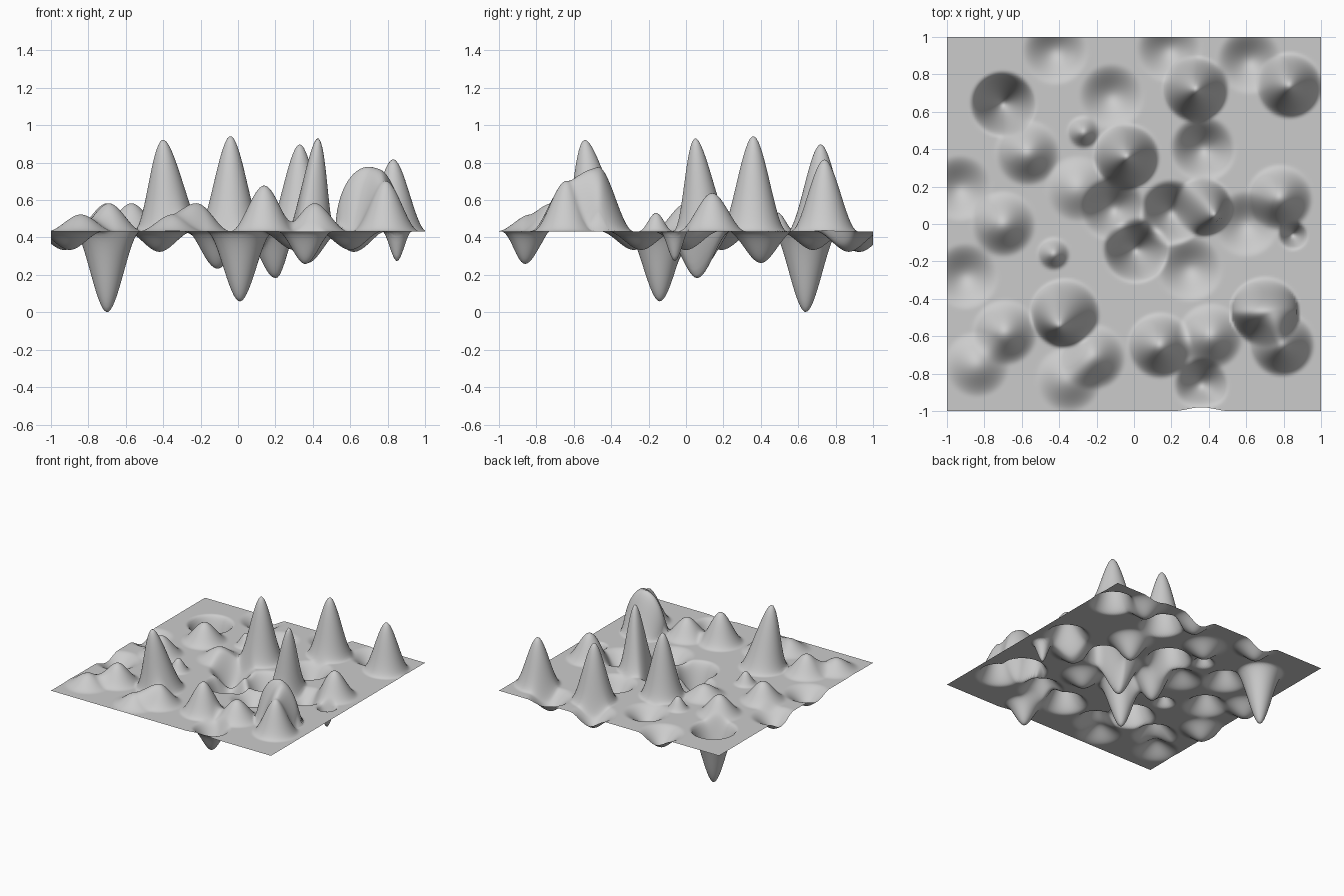
import bpy, bmesh, math

if "Cube" in bpy.data.objects:
    bpy.data.objects.remove(bpy.data.objects["Cube"])

BASE = 0.433   # height of the flat sheet


def smooth(t):
    t = max(0.0, min(1.0, t))
    return t * t * (3 - 2 * t)


def pull(bm, x, y, height, radius=0.18, lean=(0, 0)):
    """Pull the sheet up or down around a point with a soft falloff."""
    for v, home in bm:
        d = math.hypot(home[0] - x, home[1] - y)
        if d < radius:
            f = smooth(1 - d / radius)
            v.co.x += lean[0] * f
            v.co.y += lean[1] * f
            v.co.z += height * f


def arch(bm, x, y, height, radius):
    """Raise a round-topped ridge running along x."""
    for v, home in bm:
        u = (home[0] - x) / radius
        if abs(u) < 1:
            w = math.sqrt(1 - u * u)
            v.co.z += height * w * smooth(1 - abs(home[1] - y) / (radius * w + 0.01))


# flat sheet
mesh_data = bmesh.new()
bmesh.ops.create_grid(mesh_data, x_segments=170, y_segments=170, size=1.0)
sheet = [(v, (v.co.x, v.co.y)) for v in mesh_data.verts]
for v, _ in sheet:
    v.co.z = BASE

# tall peaks, two of them leaning
pull(sheet, -0.37, -0.48, 0.49, 0.19, (-0.03, -0.06))
pull(sheet, 0.37, 0.09, 0.50, 0.16, (0.055, -0.04))
for x, y, h in ((-0.04, 0.36, 0.51), (0.33, 0.72, 0.465), (0.83, 0.74, 0.385)):
    pull(sheet, x, y, h)
arch(sheet, 0.70, -0.47, 0.345, 0.18)

# rounded hills
for x, y, h in ((0.79, -0.64, 0.27), (0.14, -0.65, 0.245), (0.78, 0.14, 0.205)):
    pull(sheet, x, y, h)
for x, y in ((-0.22, -0.71), (-0.69, -0.58), (0.41, -0.60), (-0.70, 0.0), (-0.57, 0.38)):
    pull(sheet, x, y, 0.15)
for x, y in ((-0.84, -0.75), (-0.30, 0.19), (-0.35, -0.83)):
    pull(sheet, x, y, 0.09)
for x, y in ((-0.27, 0.49), (-0.43, -0.16)):
    pull(sheet, x, y, 0.10, 0.09)

# deep pits
for x, y, h in ((-0.70, 0.64, 0.433), (0.01, -0.14, 0.375), (0.20, 0.06, 0.25),
                (-0.11, 0.08, 0.2)):
    pull(sheet, x, y, -h)
pull(sheet, 0.37, 0.40, -0.17)
pull(sheet, 0.36, -0.86, -0.175, 0.15)
pull(sheet, 0.85, -0.06, -0.16, 0.08)

# shallow dips: back row, left edge, middle
for x, y in ((-0.42, 0.92), (0.19, 0.93), (0.62, 0.87)):
    pull(sheet, x, y, -0.11)
for x, y in ((-0.93, 0.19), (-0.90, -0.28), (0.30, -0.24), (0.60, 0.0), (-0.12, 0.68)):
    pull(sheet, x, y, -0.10)

# inward bow of the front edge
pull(sheet, 0.36, -1.0, 0, 0.15, (0, 0.02))

mesh = bpy.data.meshes.new("terrain")
mesh_data.to_mesh(mesh)
mesh_data.free()
mesh.shade_smooth()
terrain = bpy.data.objects.new("terrain", mesh)
bpy.context.collection.objects.link(terrain)
